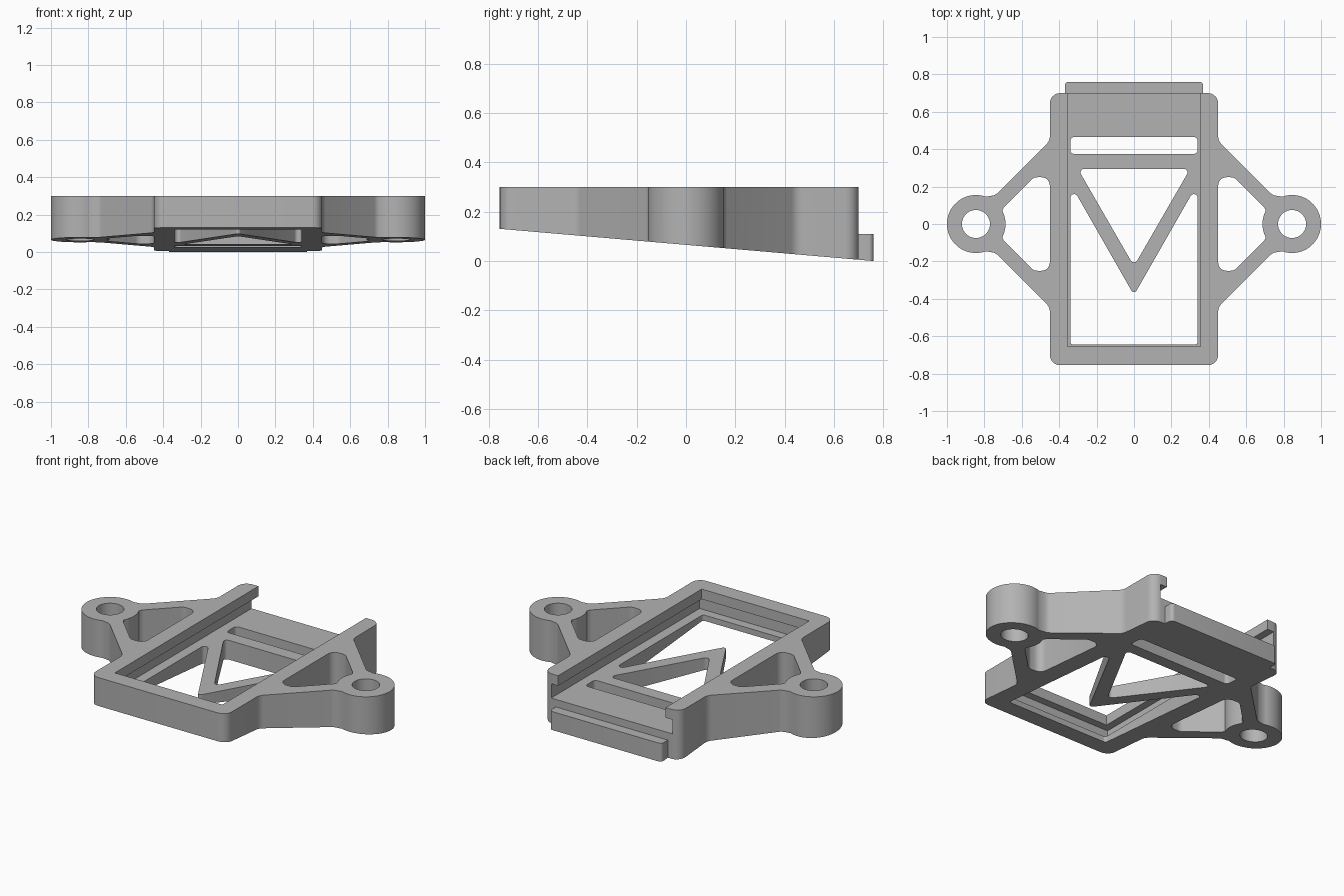
import bpy, bmesh
from math import radians, cos, sin, tan
from mathutils import Vector

old = bpy.data.objects.get("Cube")
if old:
    bpy.data.objects.remove(old, do_unlink=True)

grey = bpy.data.materials.new("matte grey")
grey.use_nodes = True
grey.diffuse_color = (0.45, 0.45, 0.45, 1)
grey.node_tree.nodes["Principled BSDF"].inputs["Base Color"].default_value = grey.diffuse_color

TOP, FLOOR, LIP = 0.30, 0.155, 0.24


def underside(y):
    """Height of the sloping underside."""
    return max(0.0, 0.13 * (0.76 - y) / 1.51)


def rounded(points, steps=6):
    """Fillet each (x, y, radius) corner of a closed outline."""
    out = []
    for i, (x, y, r) in enumerate(points):
        p = Vector((x, y))
        if r == 0:
            out.append(p)
            continue
        a = (Vector(points[i - 1][:2]) - p).normalized()
        b = (Vector(points[(i + 1) % len(points)][:2]) - p).normalized()
        half = a.angle(b) / 2
        centre = p + (a + b).normalized() * (r / sin(half))
        start = p + a * (r / tan(half)) - centre
        end = p + b * (r / tan(half)) - centre
        sweep = start.angle_signed(end)
        for k in range(steps + 1):
            t = -sweep * k / steps
            out.append(centre + Vector((start.x * cos(t) - start.y * sin(t),
                                        start.x * sin(t) + start.y * cos(t))))
    return out


def prism(name, points, bottom, top):
    """Extrude an outline; bottom may be a height or a function of y."""
    height = bottom if callable(bottom) else lambda y: bottom
    bm = bmesh.new()
    outline = rounded(points)
    low = [bm.verts.new((p.x, p.y, height(p.y))) for p in outline]
    high = [bm.verts.new((p.x, p.y, top)) for p in outline]
    bm.faces.new(low)
    bm.faces.new(high)
    for i in range(len(low)):
        bm.faces.new((low[i - 1], low[i], high[i], high[i - 1]))
    bmesh.ops.recalc_face_normals(bm, faces=bm.faces)
    mesh = bpy.data.meshes.new(name)
    bm.to_mesh(mesh)
    bm.free()
    mesh.materials.append(grey)
    obj = bpy.data.objects.new(name, mesh)
    bpy.context.collection.objects.link(obj)
    return obj


def cut(target, points, bottom=-1, top=1):
    """Subtract an extruded outline from the target."""
    cutter = prism("cutter", points, bottom, top)
    cutter.hide_render = True
    mod = target.modifiers.new("cut", "BOOLEAN")
    mod.operation, mod.solver, mod.object = "DIFFERENCE", "EXACT", cutter
    bpy.context.view_layer.update()
    result = bpy.data.meshes.new_from_object(
        target.evaluated_get(bpy.context.evaluated_depsgraph_get()))
    target.modifiers.clear()
    target.data = result
    bpy.data.objects.remove(cutter, do_unlink=True)


def rect(x, y0, y1, r=0):
    return [(-x, y0, r), (x, y0, r), (x, y1, r), (-x, y1, r)]


def arc(radius, a0, a1, steps):
    """Points on a circle around the right mounting eye."""
    angles = [radians(a0 + (a1 - a0) * i / steps) for i in range(steps + 1)]
    return [(0.845 + radius * cos(a), radius * sin(a), 0) for a in angles]


def flip_y(points):
    return [(x, -y, r) for x, y, r in reversed(points)]


def flip_x(points):
    return [(-x, y, r) for x, y, r in reversed(points)]


# Frame with two triangular arms ending in mounting eyes
arm = [(0.45, -0.445, 0.06), (0.74, -0.155, 0.05)]
side = [(0.45, -0.755, 0.055)] + arm + arc(0.155, -110, 110, 36) + flip_y(arm) + [(0.45, 0.70, 0.055)]
frame = prism("frame", side + flip_x(side), underside, TOP)

# Eye holes and arm windows
window = [(0.45, -0.285, 0.05), (0.53, -0.255, 0.05), (0.695, -0.09, 0.03)]
window[0] = (0.45, -0.25, 0.045)
window[1] = (0.535, -0.25, 0.045)
bulge = arc(0.158, 207, 153, 8)
for mirror in (list, flip_x):
    cut(frame, mirror(arc(0.075, 0, 350, 35)))
    cut(frame, mirror(window + bulge + flip_y(window)))

# Tray open at the rear, with a groove under the upper lip
cut(frame, rect(0.40, -0.70, 1), FLOOR, LIP)
cut(frame, rect(0.355, -0.655, 1), 0.2, 1)

# Floor openings: slot, triangle and large notched window
cut(frame, rect(0.34, 0.375, 0.465, 0.02))
cut(frame, [(0, -0.225, 0.02), (0.30, 0.295, 0.02), (-0.30, 0.295, 0.02)])
cut(frame, [(-0.34, -0.645, 0.015), (0.34, -0.645, 0.015), (0.34, 0.215, 0.02),
            (0, -0.38, 0.015), (-0.34, 0.215, 0.02)])

# Low tab behind the tray
tab = prism("rear_tab", [(-0.37, 0.70, 0), (0.37, 0.70, 0),
                         (0.37, 0.76, 0.02), (-0.37, 0.76, 0.02)], underside, 0.11)

for obj in (frame, tab):
    bpy.ops.object.select_all(action="DESELECT")
    obj.select_set(True)
    bpy.context.view_layer.objects.active = obj
    bpy.ops.object.shade_smooth_by_angle(angle=radians(30))
